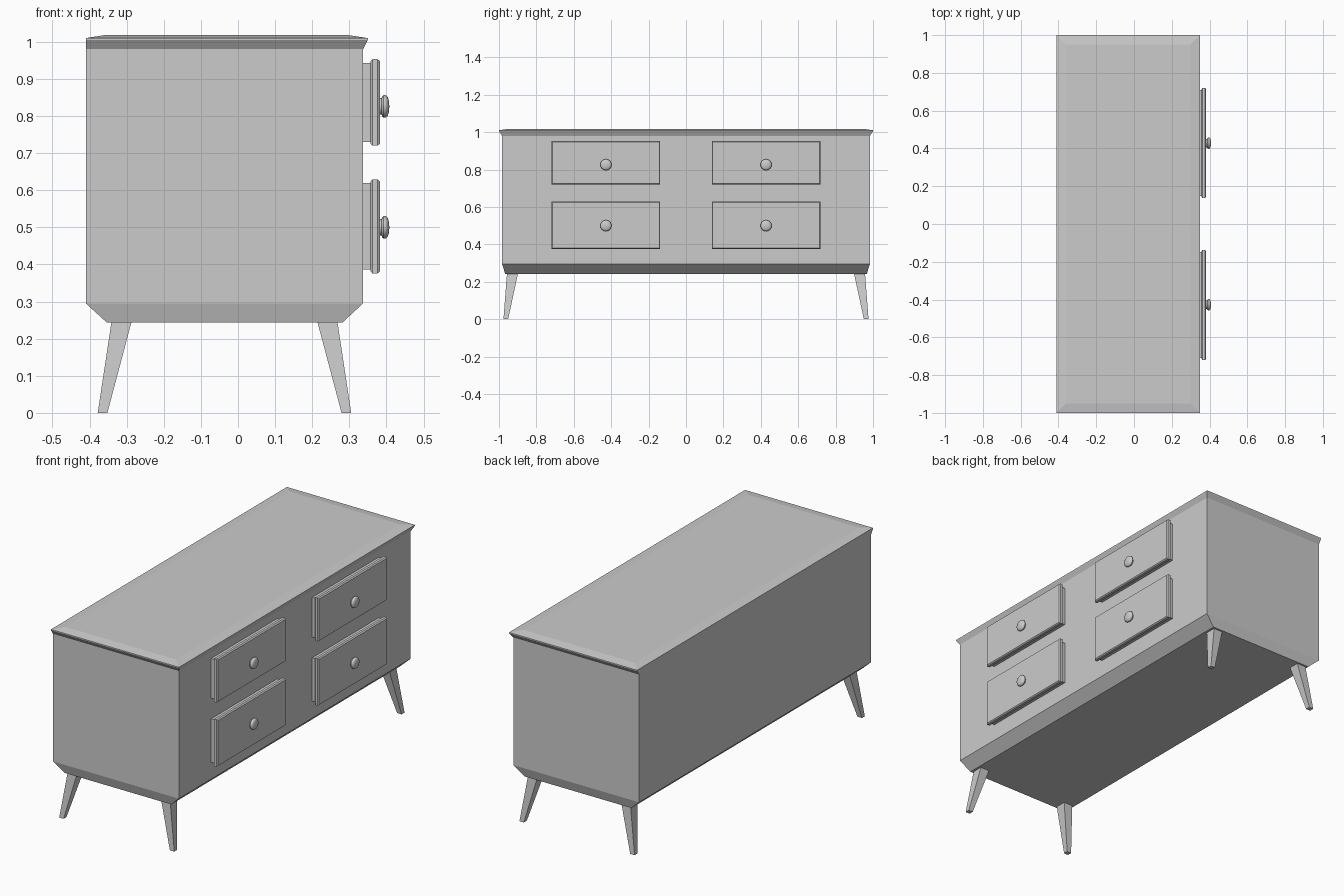
import bpy, bmesh, math
from mathutils import Matrix

if "Cube" in bpy.data.objects:
    bpy.data.objects.remove(bpy.data.objects["Cube"])

CX = -0.0365  # depth centre of the cabinet body


def finish(name, bm):
    bmesh.ops.recalc_face_normals(bm, faces=bm.faces)
    me = bpy.data.meshes.new(name)
    bm.to_mesh(me)
    bm.free()
    ob = bpy.data.objects.new(name, me)
    bpy.context.collection.objects.link(ob)
    return ob


def loft(name, rings, axis='z'):
    """Closed solid through rectangles (level, a0, a1, b0, b1) stacked along an axis."""
    bm = bmesh.new()
    loops = []
    for l, a0, a1, b0, b1 in rings:
        pts = [(a0, b0), (a1, b0), (a1, b1), (a0, b1)]
        loops.append([bm.verts.new((a, b, l) if axis == 'z' else (l, a, b)) for a, b in pts])
    for lo, hi in zip(loops, loops[1:]):
        for i in range(4):
            j = (i + 1) % 4
            bm.faces.new((lo[i], lo[j], hi[j], hi[i]))
    bm.faces.new(loops[0])
    bm.faces.new(loops[-1])
    return finish(name, bm)


def lathe_x(name, profile, x, y, z, segs=16):
    """Turned part: (offset, radius) profile spun about the x axis."""
    bm = bmesh.new()
    vs = [bm.verts.new((d, 0, r)) for d, r in profile]
    es = [bm.edges.new(p) for p in zip(vs, vs[1:])]
    bmesh.ops.spin(bm, geom=vs + es, cent=(0, 0, 0), axis=(1, 0, 0),
                   angle=math.tau, steps=segs, use_duplicate=False)
    bmesh.ops.remove_doubles(bm, verts=bm.verts, dist=1e-5)
    bmesh.ops.translate(bm, verts=bm.verts, vec=(x, y, z))
    ob = finish(name, bm)
    bpy.context.view_layer.objects.active = ob
    ob.select_set(True)
    bpy.ops.object.shade_smooth_by_angle(angle=math.radians(40))
    ob.select_set(False)
    return ob


# Cabinet body with chamfered underside
loft("cabinet_body", [
    (0.243, -0.353, 0.281, -0.967, 0.967),
    (0.295, -0.41, 0.337, -0.983, 0.983),
    (0.98, -0.41, 0.337, -0.983, 0.983)])

# Flared table top, flush at the back
loft("top_board", [
    (0.98, -0.41, 0.337, -0.983, 0.983),
    (1.005, -0.41, 0.35, -1.0, 1.0),
    (1.01, -0.41, 0.35, -1.0, 1.0),
    (1.018, -0.36, 0.297, -0.95, 0.95)])

# Splayed tapered legs
for sx, fb in ((1, "front"), (-1, "back")):
    for sy, lr in ((-1, "left"), (1, "right")):
        rings = []
        for z, x0, x1, y0, y1 in ((0.0, 0.279, 0.305, 0.951, 0.976),
                                  (0.245, 0.214, 0.268, 0.898, 0.957)):
            rings.append((z, CX + sx * (x0 - CX), CX + sx * (x1 - CX), sy * y0, sy * y1))
        loft(f"{fb}_leg_{lr}", rings)

# Drawers: backing block, chamfered front panel and turned knob
KNOB = [(0, 0), (0, 0.022), (0.006, 0.022), (0.007, 0.026), (0.011, 0.03), (0.017, 0.03),
        (0.022, 0.026), (0.025, 0.018), (0.027, 0)]
for row, z0, z1, kz in (("upper", 0.72, 0.953, 0.826), ("lower", 0.376, 0.629, 0.5)):
    for side, y0, y1, ky in (("left", -0.72, -0.138, -0.428), ("right", 0.138, 0.72, 0.428)):
        tag = f"{row}_{side}"

        def ring(x, d):
            return (x, y0 + d, y1 - d, z0 + d, z1 - d)

        loft(f"drawer_block_{tag}", [ring(0.33, 0.01), ring(0.362, 0.01)], 'x')
        loft(f"drawer_front_{tag}", [ring(0.357, 0.006), ring(0.362, 0),
                                     ring(0.376, 0), ring(0.382, 0.005)], 'x')
        lathe_x(f"drawer_knob_{tag}", KNOB, 0.381, ky, kz)
